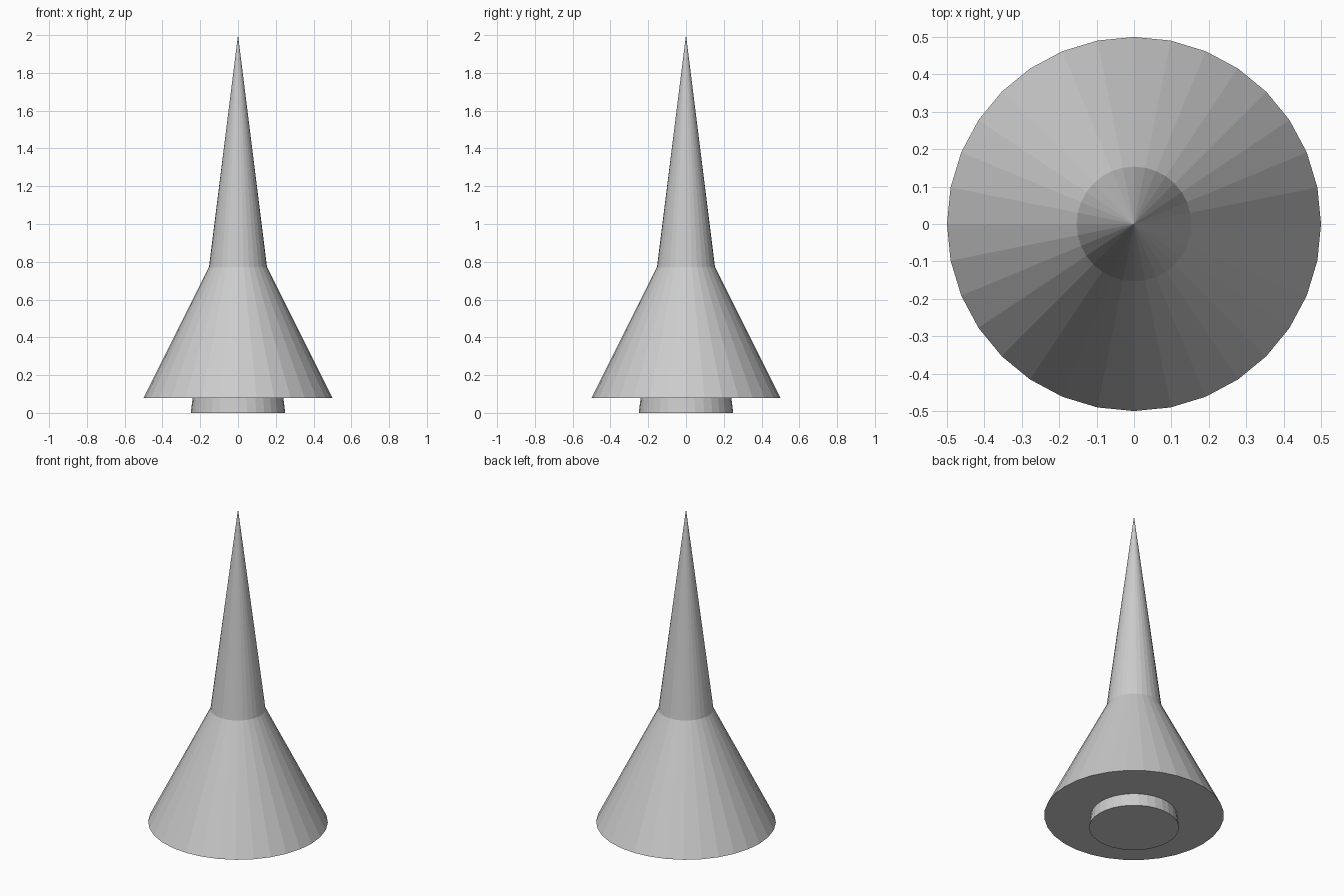
import bpy

if "Cube" in bpy.data.objects:
    bpy.data.objects.remove(bpy.data.objects["Cube"])


def cone(name, radius, height, base_z):
    """32-sided flat-shaded cone with a capped base at base_z."""
    bpy.ops.mesh.primitive_cone_add(
        vertices=32, radius1=radius, radius2=0, depth=height,
        location=(0, 0, base_z + height / 2))
    obj = bpy.context.object
    obj.name = name
    obj.data.name = name
    return obj


# Tall slim spike: its foot shows below the skirt, its tip above
cone("spike", 0.25, 2.0, 0.0)

# Wide skirt cone around the spike
cone("skirt", 0.5, 1.0, 0.08)
